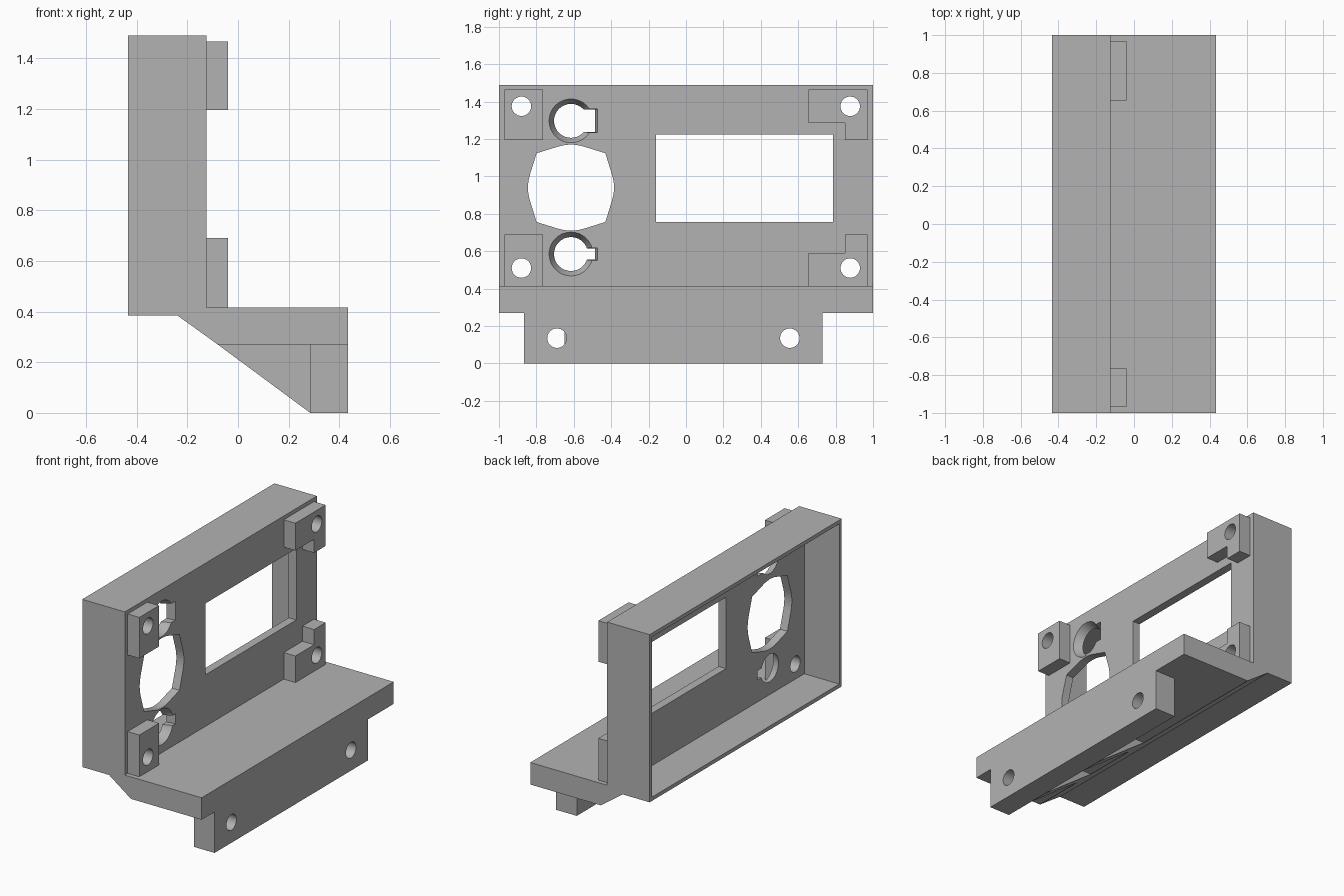
import bpy, bmesh, math

if "Cube" in bpy.data.objects:
    bpy.data.objects.remove(bpy.data.objects["Cube"])

grey = bpy.data.materials.new("plain_grey")
grey.diffuse_color = (0.45, 0.45, 0.45, 1)
grey.use_nodes = True
grey.node_tree.nodes["Principled BSDF"].inputs["Base Color"].default_value = grey.diffuse_color


def prism(name, pts, axis, lo, hi, pts_hi=None):
    """Extrude a closed outline: (y, z) points along x, or (x, z) points along y."""
    place = (lambda p, d: (d, p[0], p[1])) if axis == "x" else (lambda p, d: (p[0], d, p[1]))
    bm = bmesh.new()
    a = [bm.verts.new(place(p, lo)) for p in pts]
    b = [bm.verts.new(place(p, hi)) for p in (pts_hi or pts)]
    n = len(pts)
    bm.faces.new(a)
    bm.faces.new(b)
    for i in range(n):
        bm.faces.new((a[i], a[(i + 1) % n], b[(i + 1) % n], b[i]))
    bmesh.ops.recalc_face_normals(bm, faces=bm.faces[:])
    me = bpy.data.meshes.new(name)
    bm.to_mesh(me)
    bm.free()
    me.materials.append(grey)
    ob = bpy.data.objects.new(name, me)
    bpy.context.collection.objects.link(ob)
    return ob


def rect(y0, y1, z0, z1):
    return [(y0, z0), (y1, z0), (y1, z1), (y0, z1)]


def circle(y, z, r, n=32):
    return [(y + r * math.cos(2 * math.pi * i / n), z + r * math.sin(2 * math.pi * i / n))
            for i in range(n)]


def cut(ob, *args):
    cutter = prism("cutter", *args)
    cutter.hide_render = True
    mod = ob.modifiers.new("cut", "BOOLEAN")
    mod.operation, mod.solver, mod.object = "DIFFERENCE", "EXACT", cutter
    bpy.context.view_layer.objects.active = ob
    bpy.ops.object.modifier_apply(modifier=mod.name)
    bpy.data.objects.remove(cutter)


BACK, INNER, FRONT = -0.435, -0.18, -0.125

# Housing: shallow box open to the back
housing = prism("housing", rect(-1, 1, 0.385, 1.49), "x", BACK, FRONT)
cut(housing, rect(-0.975, 0.975, 0.41, 1.465), "x", BACK - 0.1, INNER)

# Display window
cut(housing, rect(-0.16, 0.785, 0.755, 1.225), "x", -0.3, 0)

# Large opening: circle with four pulled-out corners
opening = []
for q in range(4):
    base = q * math.pi / 2
    for k in range(-3, 4):
        t = base + math.radians(17.6) * k / 3
        opening.append((-0.615 + 0.23 * math.cos(t), 0.94 + 0.23 * math.sin(t)))
    t = base + math.pi / 4
    opening.append((-0.615 + 0.26 * math.cos(t), 0.94 + 0.26 * math.sin(t)))
cut(housing, opening, "x", -0.3, 0)

# Tapered round holes, each with a side notch
for z, h in ((1.297, 0.063), (0.585, 0.034)):
    cut(housing, circle(-0.615, z, 0.086), "x", INNER - 0.01, FRONT + 0.01,
        circle(-0.615, z, 0.122))
    cut(housing, rect(-0.62, -0.49, z - h + 0.004, z + h - 0.004), "x", INNER - 0.01, FRONT + 0.01,
        rect(-0.62, -0.47, z - h, z + h))

# Corner standoffs with screw holes through the panel
L_TOP = [(0.655, 1.285), (0.85, 1.285), (0.85, 1.195), (0.97, 1.195), (0.97, 1.465), (0.655, 1.465)]
L_LOW = [(0.655, 0.415), (0.97, 0.415), (0.97, 0.69), (0.85, 0.69), (0.85, 0.59), (0.655, 0.59)]
standoffs = (
    ("standoff_upper_left", rect(-0.97, -0.765, 1.195, 1.465), -0.88, 1.375),
    ("standoff_lower_left", rect(-0.97, -0.765, 0.415, 0.69), -0.88, 0.51),
    ("standoff_upper_right", L_TOP, 0.878, 1.375),
    ("standoff_lower_right", L_LOW, 0.878, 0.51),
)
parts = [housing]
for name, outline, y, z in standoffs:
    post = prism(name, outline, "x", FRONT, -0.04)
    for ob in (post, housing):
        cut(ob, circle(y, z, 0.052), "x", -0.3, 0.1)
    parts.append(post)

# Shelf with sloped underside
prism("shelf", [(-0.24, 0.385), (-0.08, 0.27), (0.435, 0.27), (0.435, 0.415), (FRONT, 0.415)],
      "y", -1, 1)

# Mounting flange under the shelf edge
flange = prism("mounting_flange", rect(-0.865, 0.73, 0, 0.27), "x", 0.285, 0.435)
for y in (-0.69, 0.555):
    cut(flange, circle(y, 0.135, 0.052), "x", 0.2, 0.5)
parts.append(flange)

# Gussets behind the flange
for i, y in enumerate((-0.58, -0.07)):
    prism(f"gusset_{i + 1}", [(-0.08, 0.27), (0.285, 0), (0.285, 0.27)], "y", y - 0.07, y + 0.07)

# Smooth hole walls, sharp edges elsewhere
for ob in bpy.context.view_layer.objects:
    ob.select_set(ob in parts)
bpy.context.view_layer.objects.active = housing
bpy.ops.object.shade_smooth_by_angle(angle=math.radians(25))
